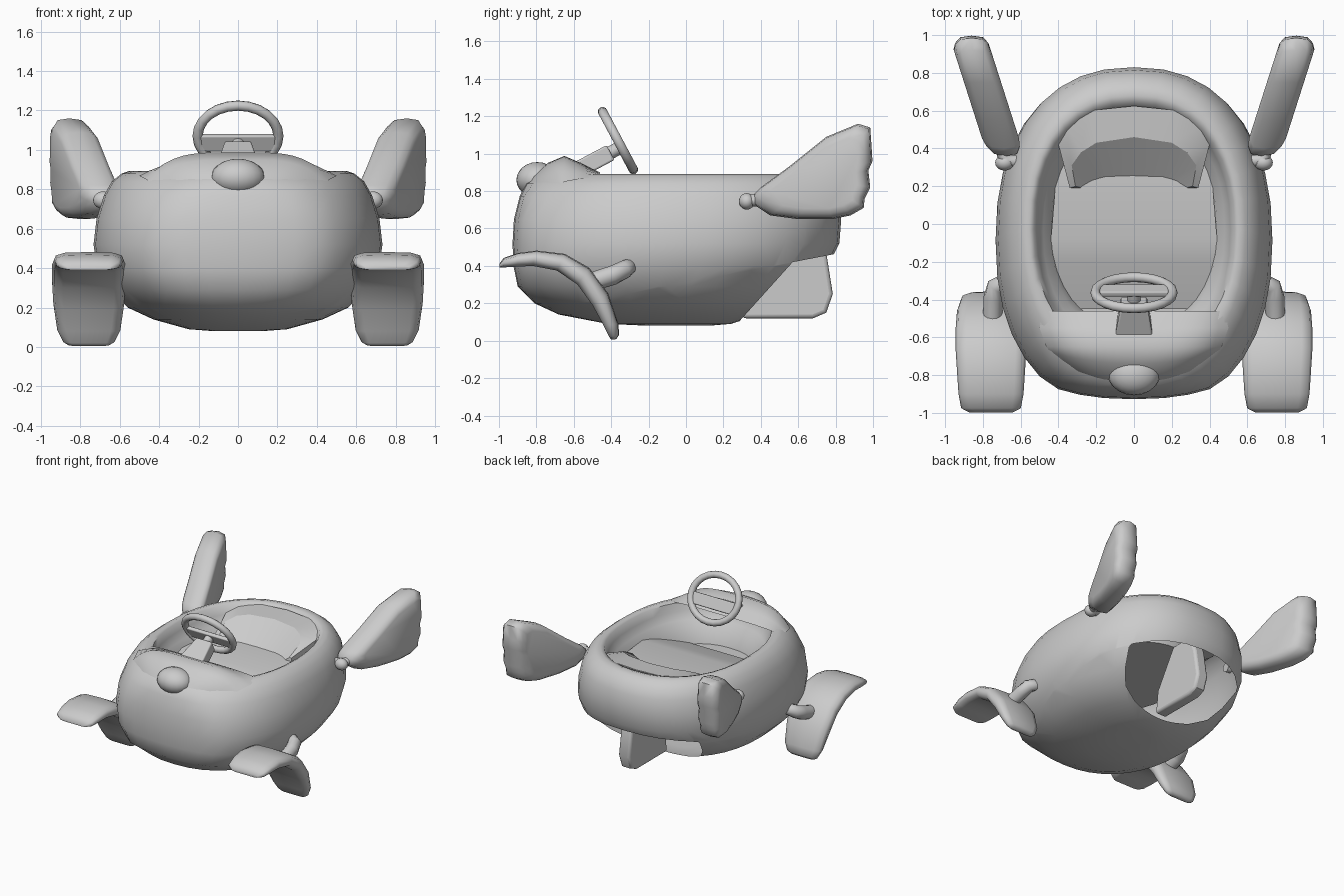
import bpy, bmesh, math
from mathutils import Vector, Matrix

cube = bpy.data.objects.get("Cube")
if cube:
    bpy.data.objects.remove(cube)

grey = bpy.data.materials.new("plain_grey")
grey.use_nodes = True
grey.diffuse_color = (0.6, 0.6, 0.6, 1)
grey.node_tree.nodes["Principled BSDF"].inputs["Base Color"].default_value = (0.6, 0.6, 0.6, 1)


def finish(name, bm, angle=40, bevel=0):
    bmesh.ops.recalc_face_normals(bm, faces=bm.faces)
    me = bpy.data.meshes.new(name)
    bm.to_mesh(me)
    bm.free()
    ob = bpy.data.objects.new(name, me)
    bpy.context.collection.objects.link(ob)
    me.materials.append(grey)
    if bevel:
        mod = ob.modifiers.new("rounding", "BEVEL")
        mod.width, mod.segments, mod.limit_method = bevel, 3, "ANGLE"
        mod.angle_limit = math.radians(50)
    bpy.ops.object.select_all(action="DESELECT")
    ob.select_set(True)
    bpy.context.view_layer.objects.active = ob
    bpy.ops.object.shade_smooth_by_angle(angle=math.radians(angle))
    return ob


def loft(rings, closed=True, caps=True):
    bm = bmesh.new()
    vs = [[bm.verts.new(p) for p in r] for r in rings]
    n = len(vs[0])
    for a, b in zip(vs, vs[1:]):
        for i in range(n if closed else n - 1):
            j = (i + 1) % n
            bm.faces.new((a[i], a[j], b[j], b[i]))
    if caps:
        bm.faces.new(vs[0])
        bm.faces.new(vs[-1])
    return bm


def tube(path, radii, sides=12):
    pts = [Vector(p) for p in path]
    rings = []
    for i, p in enumerate(pts):
        d = (pts[min(i + 1, len(pts) - 1)] - pts[max(i - 1, 0)]).normalized()
        q = d.to_track_quat("Z", "Y")
        rings.append([p + q @ Vector((radii[i] * math.cos(t), radii[i] * math.sin(t), 0))
                      for t in (math.tau * k / sides for k in range(sides))])
    return loft(rings)


def ball(centre, radii):
    bm = bmesh.new()
    bmesh.ops.create_uvsphere(bm, u_segments=20, v_segments=12, radius=1,
                              matrix=Matrix.Translation(centre) @ Matrix.Diagonal((*radii, 1)))
    return bm


def oval(z, a, front, back, n=36, power=2 / 2.3):
    c, h = (front + back) / 2, (back - front) / 2
    ring = []
    for k in range(n):
        t = math.tau * k / n
        co, si = math.cos(t), math.sin(t)
        x = a * math.copysign(abs(co) ** power, co)
        y = c + h * math.copysign(abs(si) ** power, si)
        # Gently flattened nose
        ring.append((x, y if y > -.86 else -.86 + (y + .86) * .5, z))
    return ring


# Body shell, rolling over the rim into the cockpit tub: z, half width, front, back
levels = [(.08, .12, -.2, .12), (.09, .25, -.42, .24), (.14, .43, -.68, .4), (.2, .56, -.81, .52),
          (.29, .65, -.94, .64), (.4, .715, -.985, .76), (.52, .733, -.995, .82),
          (.65, .718, -.98, .83), (.77, .68, -.92, .815), (.84, .64, -.86, .775), (.88, .59, -.79, .725),
          (.892, .555, -.74, .68), (.88, .53, -.69, .64), (.82, .51, -.67, .61),
          (.76, .48, -.64, .58), (.725, .44, -.6, .54), (.6, .41, -.56, .5)]
bm = loft([oval(*l) for l in levels])
# Open the underside at the rear between two slanted planes
cuts = [(Vector((0, .57, .42)), Vector((0, .30, -.27))), (Vector((0, .57, .42)), Vector((0, .05, -.26)))]
for co, no in cuts:
    low = [f for f in bm.faces if f.calc_center_median().z < .58]
    geom = set(low) | {e for f in low for e in f.edges} | {v for f in low for v in f.verts}
    bmesh.ops.bisect_plane(bm, geom=list(geom), plane_co=co, plane_no=no)
gone = [f for f in bm.faces if all((f.calc_center_median() - co).dot(no) > 0 for co, no in cuts)]
bmesh.ops.delete(bm, geom=gone, context="FACES")
finish("body_shell", bm, 50)

# Raised cockpit floor, sloping down to the footwell
finish("cockpit_floor", loft([[(s * w, y, z) for s in (-1, 1)] for y, z, w in
                              [(.55, .715, .3), (.4, .72, .4), (-.08, .73, .44), (-.2, .7, .44),
                               (-.45, .61, .36)]], closed=False, caps=False), 60)

# Hood: y, half width, edge height, crown height
rows = [(-.885, .24, .765, .78), (-.82, .36, .81, .88), (-.74, .44, .835, .95), (-.65, .465, .85, .988),
        (-.55, .5, .868, .945), (-.46, .48, .885, .9)]
us = [k / 10 for k in range(-10, 11)]
finish("hood", loft([[(w * u, y + .06 * u * u * (y < -.7), e + (c - e) * (1 - abs(u) ** 4)) for u in us]
                     for y, w, e, c in rows], closed=False, caps=False), 60)
finish("nose_ball", ball((0, -.795, .86), (.137, .112, .095)))

# Seat back: outer, inner top and inner bottom points of half the curve, with top height
half = [((.34, .19), (.31, .2), (.27, .19), .755), ((.4, .42), (.33, .31), (.22, .22), .83),
        ((.36, .52), (.28, .38), (.19, .23), .862), ((.24, .6), (.2, .43), (.15, .24), .875),
        ((0, .625), (0, .46), (0, .245), .88)]
stations = half + [(*[(-x, y) for x, y in s[:3]], s[3]) for s in half[-2::-1]]
finish("seat_back", loft([[(*o, h), (*i, h - .01), (*b, .715), (*o, .715)]
                          for o, i, b, h in stations]), 30)

# Tail fin under the opening
fin = [(.3, .12), (.68, .12), (.75, .15), (.785, .25), (.75, .47), (.7, .6), (.5, .6), (.32, .3)]
finish("tail_fin", loft([[(x, y, z) for y, z in fin] for x in (-.05, .05)]), 40, .02)

# Steering wheel, crossbar and column share one tilt
tilt = Matrix.Rotation(math.radians(-62), 4, "X")
hub = Matrix.Translation((0, -.364, 1.07)) @ tilt
rings = []
for k in range(25):
    t = math.tau * k / 24
    rings.append([hub @ Vector(((.205 + .026 * math.cos(a)) * math.cos(t),
                                (.175 + .026 * math.cos(a)) * math.sin(t), .026 * math.sin(a)))
                  for a in (math.tau * m / 10 for m in range(10))])
bm = loft(rings, caps=False)
bmesh.ops.remove_doubles(bm, verts=bm.verts, dist=.0005)
finish("steering_wheel", bm, 60)


def box(name, place, size, bevel, taper=1):
    bm = bmesh.new()
    bmesh.ops.create_cube(bm, size=1, matrix=Matrix.Diagonal((*size, 1)))
    for v in bm.verts:
        if v.co.z > 0:
            v.co.x *= taper
    bm.transform(place)
    finish(name, bm, 40, bevel)


box("wheel_crossbar", hub @ Matrix.Translation((0, .035, -.005)), (.38, .09, .03), .008)
box("steering_column", Matrix.Translation((0, -.505, .952)) @ tilt, (.21, .09, .23), .01, .65)
finish("column_rod", tube([(0, -.44, .985), (0, -.35, 1.035)], [.035, .035]))

# Wing outline (y, z) and its puffed layers: offset across x, scale of the outline
wing_profile = [(.36, .73), (.45, .67), (.6, .65), (.78, .65), (.88, .67), (.95, .71), (.955, .76),
                (.985, .82), (.975, .91), (.997, .96), (.992, 1.04), (.985, 1.14), (.92, 1.16),
                (.75, 1.09), (.55, .93), (.4, .82), (.36, .78)]
layers = [(-.098, .74), (-.088, .86), (-.06, .97), (0, 1), (.06, .97), (.088, .86), (.098, .74)]
mid_y, mid_z = .72, .87


def wing():
    rings = []
    for off, k in layers:
        pts = [(mid_y + (y - mid_y) * k, mid_z + (z - mid_z) * k) for y, z in wing_profile]
        rings.append([(.696 + off + .32 * (min(y, .93) - .42), y, z) for y, z in pts])
    return loft(rings)


# Curved front flipper: top edge, bottom edge (y, z) and half width
flipper = [((-.998, .41), (-.998, .39), .115), ((-.975, .44), (-.975, .392), .158),
           ((-.9, .465), (-.9, .396), .172), ((-.8, .478), (-.82, .4), .178),
           ((-.65, .46), (-.69, .375), .187), ((-.52, .385), (-.58, .3), .187),
           ((-.42, .25), (-.5, .19), .18), ((-.365, .09), (-.44, .08), .16),
           ((-.36, .03), (-.41, .02), .13), ((-.375, .008), (-.4, .006), .1)]
section = [(-1, .5), (-.94, .82), (-.7, 1), (0, 1.05), (.7, 1), (.94, .82),
           (1, .5), (.94, .18), (.7, 0), (-.7, 0), (-.94, .18)]

for side, s in (("left", 1), ("right", -1)):
    flip = Matrix.Diagonal((s, 1, 1, 1))
    parts = {
        "wing": wing(),
        "wing_joint": ball((.685, .325, .745), (.05, .042, .044)),
        "wing_peg": tube([(.6, .33, .74), (.69, .34, .75), (.71, .43, .755)], [.035, .035, .03]),
        "front_flipper": loft([[(.757 + w * u, b[0] + (t[0] - b[0]) * v, b[1] + (t[1] - b[1]) * v)
                                for u, v in section] for t, b, w in flipper]),
        "flipper_arm": tube([(.62, -.31, .4), (.69, -.31, .395), (.73, -.33, .38), (.745, -.39, .35),
                             (.75, -.52, .31)], [.04, .044, .05, .052, .05]),
    }
    for name, bm in parts.items():
        bm.transform(flip)
        finish(f"{side}_{name}", bm, 55)
